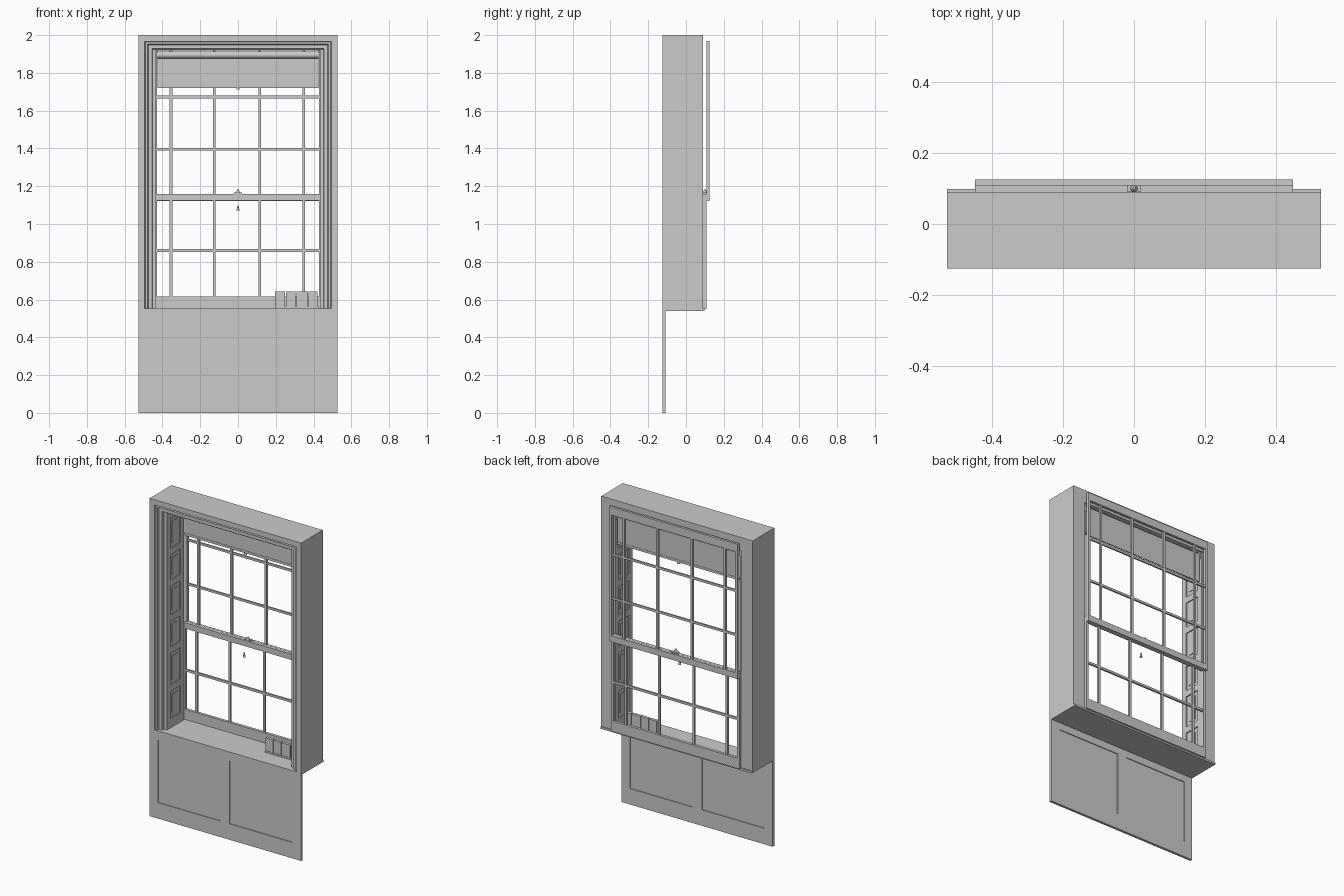
import bpy, bmesh, math

if "Cube" in bpy.data.objects:
    bpy.data.objects.remove(bpy.data.objects["Cube"])

W = 0.527  # half width of the window case


def finish(name, bm):
    bmesh.ops.recalc_face_normals(bm, faces=bm.faces)
    me = bpy.data.meshes.new(name)
    bm.to_mesh(me)
    bm.free()
    ob = bpy.data.objects.new(name, me)
    bpy.context.collection.objects.link(ob)
    return ob


def add_box(bm, x0, x1, y0, y1, z0, z1):
    v = bmesh.ops.create_cube(bm, size=1)['verts']
    for p in v:
        p.co = ((x0 + x1) / 2 + p.co.x * (x1 - x0),
                (y0 + y1) / 2 + p.co.y * (y1 - y0),
                (z0 + z1) / 2 + p.co.z * (z1 - z0))


def boxes(name, items):
    bm = bmesh.new()
    for b in items:
        add_box(bm, *b)
    return finish(name, bm)


def lathe(name, r1, r2, depth, loc, rot=(0, 0, 0), seg=24):
    bpy.ops.mesh.primitive_cone_add(vertices=seg, radius1=r1, radius2=r2,
                                    depth=depth, location=loc, rotation=rot)
    ob = bpy.context.object
    ob.name = name
    bpy.ops.object.shade_smooth_by_angle()
    return ob


def mirror_x(ob):
    ob.modifiers.new("mirror", 'MIRROR').use_axis = (True, False, False)


# Stepped window case: one profile (inset, depth) mitred round three sides
profile = [(0, 0.09), (0, -0.125), (0.033, -0.125), (0.036, -0.115),
           (0.048, -0.115), (0.052, -0.105), (0.072, -0.105),
           (0.075, -0.09), (0.082, -0.09), (0.082, 0.09)]
bm = bmesh.new()
rings = []
for sx, top in ((-1, 0), (-1, 1), (1, 1), (1, 0)):
    rings.append([bm.verts.new((sx * (W - d), y, 2 - d if top else 0.55))
                  for d, y in profile])
n = len(profile)
for a, b in zip(rings, rings[1:]):
    for i in range(n):
        bm.faces.new((a[i], a[(i + 1) % n], b[(i + 1) % n], b[i]))
bm.faces.new(rings[0])
bm.faces.new(rings[-1])
finish("window_case", bm)

# Sill
boxes("sill", [(-W, W, -0.125, 0.098, 0.54, 0.552)])

# Folded shutters lining the reveal: stiles, rails and raised fields
xi, xo = 0.434, 0.445
spans = [(0.61, 0.78), (0.82, 1.02), (1.06, 1.22), (1.26, 1.44),
         (1.48, 1.64), (1.68, 1.87)]
parts = [(xi + 0.007, xo, -0.088, 0.083, 0.552, 1.918),
         (xi, xo - 0.003, -0.088, -0.052, 0.552, 1.918),
         (xi, xo - 0.003, 0.047, 0.083, 0.552, 1.918)]
edges = [0.552] + [z for s in spans for z in s] + [1.918]
for z0, z1 in zip(edges[::2], edges[1::2]):
    parts.append((xi, xo - 0.003, -0.052, 0.047, z0, z1))
for z0, z1 in spans:
    parts.append((xi + 0.003, xo - 0.003, -0.03, 0.025, z0 + 0.025, z1 - 0.025))
mirror_x(boxes("shutters", parts))


# Sashes with glazing bars
def sash(name, y0, y1, z0, z1, bottom, top, bars):
    ym0, ym1 = y0 + 0.002, y1 - 0.002
    items = [(-0.447, -0.43, y0, y1, z0, z1), (0.43, 0.447, y0, y1, z0, z1),
             (-0.43, 0.43, y0, y1, z0, z0 + bottom),
             (-0.43, 0.43, y0, y1, z1 - top, z1)]
    for x in (-0.355, -0.125, 0.115, 0.348):
        items.append((x - 0.007, x + 0.007, ym0, ym1, z0 + bottom, z1 - top))
    for z in bars:
        items.append((-0.43, 0.43, ym0 + 0.001, ym1 - 0.001, z - 0.007, z + 0.007))
    boxes(name, items)


sash("upper_sash", 0.109, 0.125, 1.122, 1.97, 0.038, 0.05, (1.672, 1.395))
sash("lower_sash", 0.09, 0.108, 0.55, 1.16, 0.065, 0.036, (0.86,))

# Sash fastener on the meeting rail
boxes("fastener_plate", [(-0.02, 0.02, 0.092, 0.115, 1.16, 1.167)])
lathe("fastener_knob", 0.01, 0.004, 0.016, (0, 0.1, 1.175), seg=16)

# Roller blind
side = (0, math.pi / 2, 0)
lathe("blind_roller", 0.018, 0.018, 0.85, (0, 0.06, 1.895), side, 32)
boxes("blind_fabric", [(-0.425, 0.425, 0.073, 0.076, 1.72, 1.895)])
boxes("blind_hem", [(-0.425, 0.425, 0.071, 0.078, 1.72, 1.735)])
mirror_x(boxes("blind_bracket", [(0.425, 0.431, 0.045, 0.08, 1.875, 1.918)]))
lathe("blind_pull_plate", 0.01, 0.006, 0.012, (0, 0.073, 1.717), seg=12)
lathe("blind_pull", 0.008, 0.003, 0.028, (0, 0.062, 1.085), seg=16)

# Panelled apron below the sill
f0, f1 = -0.125, -0.109
boxes("apron_frame", [(-W, W, f0, f1, 0, 0.1), (-W, W, f0, f1, 0.495, 0.54),
                      (-W, -0.47, f0, f1, 0.1, 0.495),
                      (-0.035, 0.03, f0, f1, 0.1, 0.495),
                      (0.465, W, f0, f1, 0.1, 0.495)])
boxes("apron_panels", [(-0.47, -0.035, f0 + 0.005, f1 - 0.005, 0.1, 0.495),
                       (0.03, 0.465, f0 + 0.005, f1 - 0.005, 0.1, 0.495)])

# Plain ornament on the sill: a row of blank blocks on a low base
blocks = [(0.195, 0.425, -0.012, 0.014, 0.552, 0.562)]
for x0, x1 in ((0.197, 0.25), (0.254, 0.305), (0.309, 0.37), (0.374, 0.422)):
    blocks.append((x0, x1, -0.009, 0.011, 0.562, 0.642))
boxes("sill_ornament", blocks)
